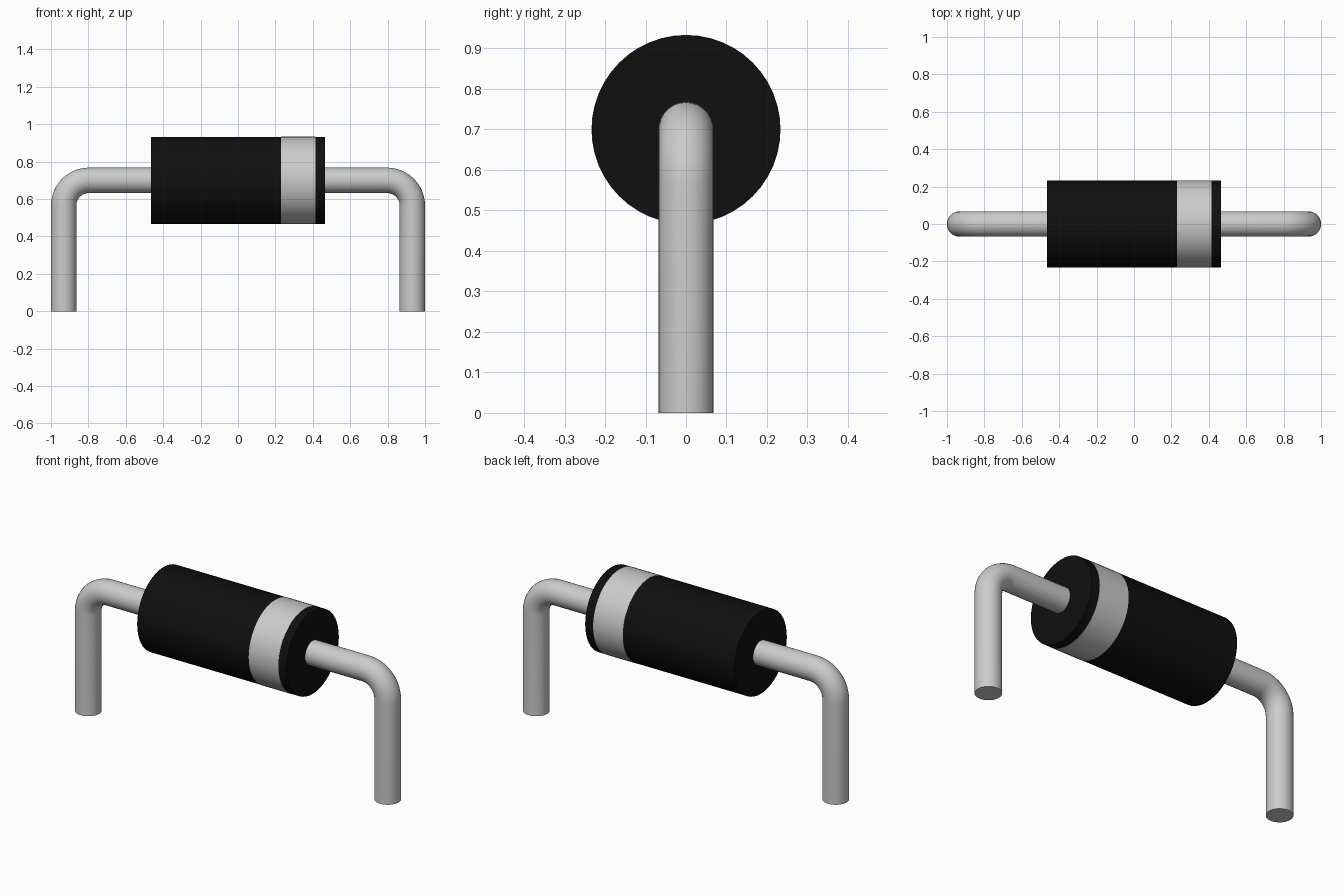
import bpy
import bmesh
from math import cos, sin, pi, radians
from mathutils import Vector

if "Cube" in bpy.data.objects:
    bpy.data.objects.remove(bpy.data.objects["Cube"])

AXIS_Z = 0.70      # height of the body axis
BODY_R = 0.2325
LEAD_R = 0.068
LEAD_X = 0.932     # centre of each leg
BEND_R = 0.135


def sweep(name, rings, sides, caps=True):
    """Skin circles given as (x, z, tilt angle in the xz plane, radius)."""
    bm = bmesh.new()
    loops = []
    for x, z, a, r in rings:
        normal = Vector((-sin(a), 0, cos(a)))
        loops.append([bm.verts.new(Vector((x, 0, z))
                                   + r * sin(2 * pi * i / sides) * normal
                                   + Vector((0, r * cos(2 * pi * i / sides), 0)))
                      for i in range(sides)])
    for a, b in zip(loops, loops[1:]):
        for i in range(sides):
            j = (i + 1) % sides
            bm.faces.new((a[i], a[j], b[j], b[i]))
    if caps:
        bm.faces.new(loops[0])
        bm.faces.new(loops[-1])
        bmesh.ops.recalc_face_normals(bm, faces=bm.faces)
    else:
        # open sleeve: the winding above faces inward or outward, so test it
        bm.normal_update()
        outward = sum(f.normal.dot(f.calc_center_median() - Vector((f.calc_center_median().x, 0, AXIS_Z)))
                      for f in bm.faces)
        if outward < 0:
            bmesh.ops.reverse_faces(bm, faces=bm.faces)
    mesh = bpy.data.meshes.new(name)
    bm.to_mesh(mesh)
    bm.free()
    obj = bpy.data.objects.new(name, mesh)
    bpy.context.collection.objects.link(obj)
    bpy.ops.object.select_all(action='DESELECT')
    obj.select_set(True)
    bpy.context.view_layer.objects.active = obj
    bpy.ops.object.shade_smooth_by_angle(angle=radians(35))
    return obj


# Black cylindrical body
body = sweep("body", [(x, AXIS_Z, 0, BODY_R) for x in (-0.465, 0.465)], 48)
black = bpy.data.materials.new("black_plastic")
black.diffuse_color = (0.005, 0.005, 0.005, 1)
black.use_nodes = True
black.node_tree.nodes["Principled BSDF"].inputs["Base Color"].default_value = black.diffuse_color
body.data.materials.append(black)

# Grey polarity band, a hair proud of the body
sweep("polarity_band", [(x, AXIS_Z, 0, r) for x, r in
      ((0.23, BODY_R), (0.23, BODY_R + 0.001), (0.415, BODY_R + 0.001), (0.415, BODY_R))],
      48, caps=False)

# Bent wire lead on each end
STEPS = 12
for side, name in ((-1, "left_lead"), (1, "right_lead")):
    path = [(0.46, AXIS_Z, 0, LEAD_R)]
    for i in range(STEPS + 1):
        t = pi / 2 * i / STEPS
        path.append((LEAD_X - BEND_R + BEND_R * sin(t),
                     AXIS_Z - BEND_R + BEND_R * cos(t), -t, LEAD_R))
    path.append((LEAD_X, 0, -pi / 2, LEAD_R))
    sweep(name, [(side * x, z, side * a, r) for x, z, a, r in path], 32)
